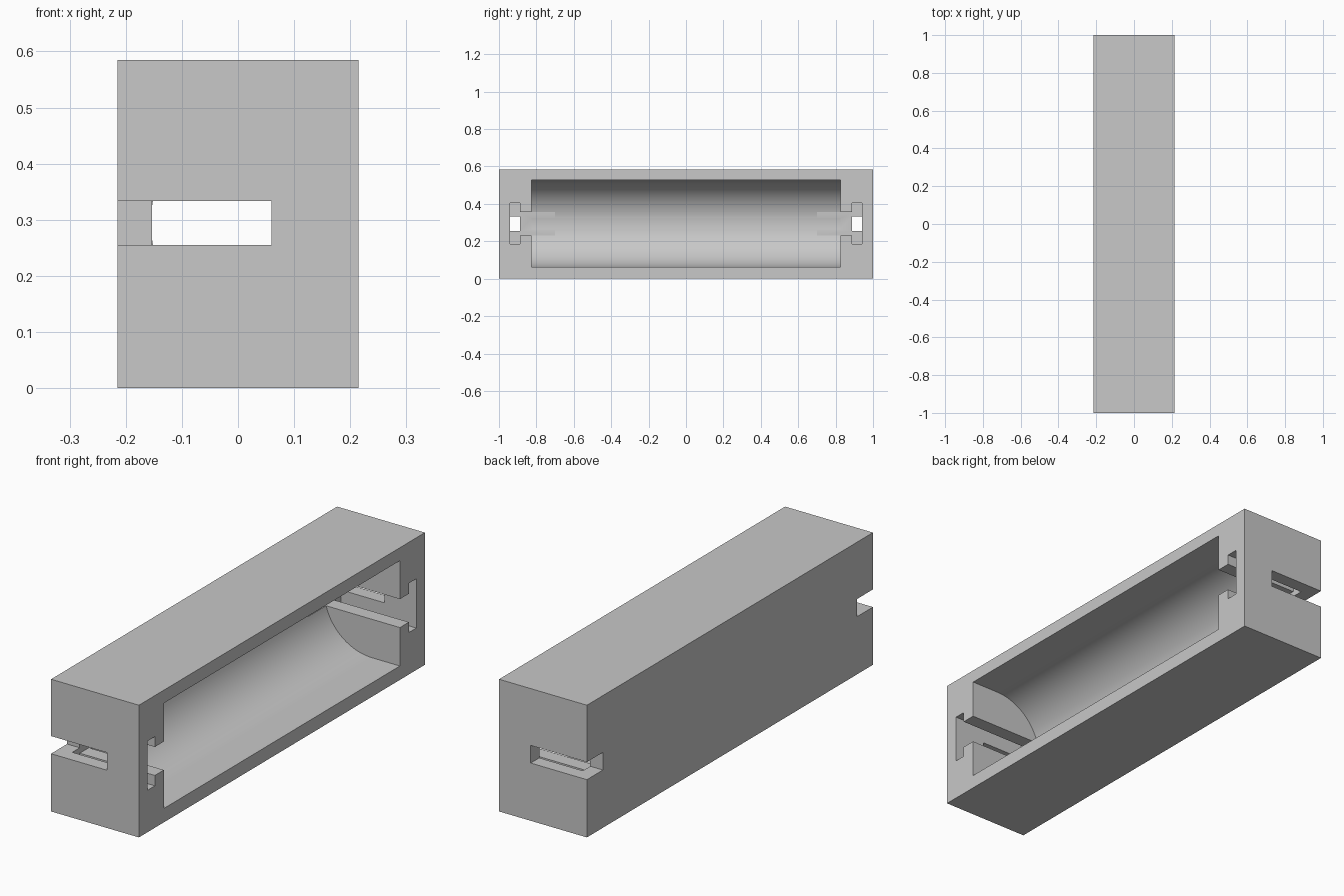
import bpy, bmesh, math

old = bpy.data.objects.get("Cube")
if old:
    bpy.data.objects.remove(old, do_unlink=True)

HALF_X, HEIGHT = 0.215, 0.585
MID_Z = HEIGHT / 2 + 0.002
FLOOR_X = -0.153        # depth of the contact slots
RADIUS = 0.233          # cell trough
TROUGH_Y = 0.825

grey = bpy.data.materials.new("light grey plastic")
grey.use_nodes = True
colour = (0.58, 0.58, 0.58, 1)
grey.diffuse_color = colour
grey.node_tree.nodes["Principled BSDF"].inputs["Base Color"].default_value = colour


def prism(name, profile, y0, y1):
    """Extrude an x-z outline along y."""
    bm = bmesh.new()
    face = bm.faces.new([bm.verts.new((x, y0, z)) for x, z in profile])
    out = bmesh.ops.extrude_face_region(bm, geom=[face])
    verts = [v for v in out["geom"] if isinstance(v, bmesh.types.BMVert)]
    bmesh.ops.translate(bm, verts=verts, vec=(0, y1 - y0, 0))
    bmesh.ops.recalc_face_normals(bm, faces=bm.faces)
    mesh = bpy.data.meshes.new(name)
    bm.to_mesh(mesh)
    bm.free()
    mesh.materials.append(grey)
    ob = bpy.data.objects.new(name, mesh)
    bpy.context.collection.objects.link(ob)
    return ob


def box(name, x0, x1, y0, y1, z0, z1):
    return prism(name, [(x0, z0), (x1, z0), (x1, z1), (x0, z1)], y0, y1)


# Solid housing
housing = box("cell_holder_body", -HALF_X, HALF_X, -1, 1, 0, HEIGHT)

# U-shaped trough, open on one long side
centre_x = RADIUS - 0.155
steps = 48
outline = [(0.3, MID_Z + RADIUS)]
for i in range(steps + 1):
    a = math.pi / 2 + math.pi * i / steps
    outline.append((centre_x + RADIUS * math.cos(a), MID_Z + RADIUS * math.sin(a)))
outline.append((0.3, MID_Z - RADIUS))
cutters = [prism("trough_cutter", outline, -TROUGH_Y, TROUGH_Y)]

# T-shaped contact slots and wire notches at both ends
for side in (-1, 1):
    def end_cut(name, x0, x1, near, far, half_z):
        y0, y1 = sorted((side * near, side * far))
        cutters.append(box(name, x0, x1, y0, y1, MID_Z - half_z, MID_Z + half_z))

    end_cut("contact_cutter", FLOOR_X, 0.3, 0.888, 0.94, 0.109)
    end_cut("neck_cutter", FLOOR_X, 0.3, 0.7, 0.91, 0.063)
    end_cut("notch_cutter", -0.3, 0.06, 0.888, 1.1, 0.039)

bpy.ops.object.select_all(action='DESELECT')
bpy.context.view_layer.objects.active = housing
housing.select_set(True)
for cutter in cutters:
    cutter.hide_render = True
    mod = housing.modifiers.new(cutter.name, 'BOOLEAN')
    mod.operation = 'DIFFERENCE'
    mod.solver = 'EXACT'
    mod.object = cutter
    bpy.ops.object.modifier_apply(modifier=mod.name)
for cutter in cutters:
    bpy.data.objects.remove(cutter, do_unlink=True)

bpy.ops.object.shade_smooth_by_angle(angle=math.radians(30))
